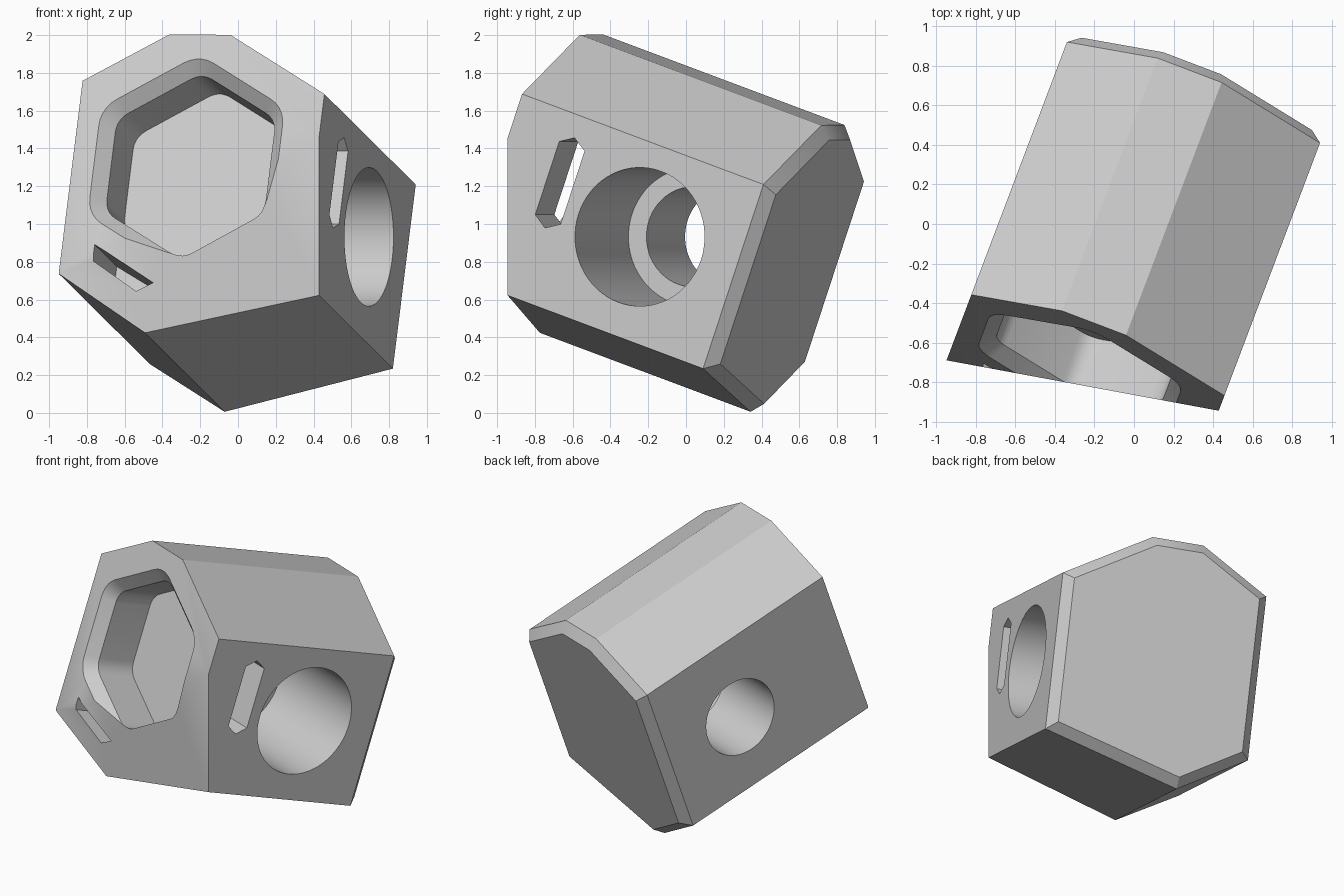
import bpy, bmesh, math
from mathutils import Vector

if "Cube" in bpy.data.objects:
    bpy.data.objects.remove(bpy.data.objects["Cube"])

# Tilted frame: ACROSS and UP span the cross-section, AXIS runs front to back
AXIS = Vector((0.334, 0.883, -0.331)).normalized()
UP = (Vector((0, 0, 1)) - AXIS * AXIS.z).normalized()
ACROSS = AXIS.cross(UP) * -1
if ACROSS.x < 0:
    ACROSS = -ACROSS
FRONT, BACK = -1.172, 0.338


def place(u, v, w):
    return ACROSS * u + UP * v + AXIS * w


def loft(name, rings):
    """Closed solid through rings of equal point count."""
    bm = bmesh.new()
    loops = [[bm.verts.new(place(*p)) for p in ring] for ring in rings]
    n = len(loops[0])
    for a, b in zip(loops, loops[1:]):
        for i in range(n):
            j = (i + 1) % n
            bm.faces.new((a[i], a[j], b[j], b[i]))
    bm.faces.new(loops[0])
    bm.faces.new(loops[-1])
    bmesh.ops.recalc_face_normals(bm, faces=bm.faces)
    mesh = bpy.data.meshes.new(name)
    bm.to_mesh(mesh)
    bm.free()
    obj = bpy.data.objects.new(name, mesh)
    bpy.context.collection.objects.link(obj)
    return obj


def lengthwise(points, w):
    return [(u, v, w) for u, v in points]


def sideways(points, u):
    return [(u, v, w) for w, v in points]


def round_hexagon(apothem, radius, centre_v=1.0, steps=5):
    """Upright hexagon with rounded corners."""
    reach = (apothem - radius) / math.cos(math.pi / 6)
    pts = []
    for k in range(6):
        mid = math.pi / 2 + k * math.pi / 3
        for s in range(steps + 1):
            a = mid + (s / steps - 0.5) * math.pi / 3
            pts.append((reach * math.cos(mid) + radius * math.cos(a),
                        centre_v + reach * math.sin(mid) + radius * math.sin(a)))
    return pts


def circle(w, v, r, n=64):
    return [(w + r * math.cos(2 * math.pi * i / n), v + r * math.sin(2 * math.pi * i / n))
            for i in range(n)]


# Body: seven-sided prism
LEFT, RIGHT = -0.643, 0.735
outline = [(LEFT, 1.452), (-0.185, 1.712), (0.161, 1.71), (RIGHT, 1.378),
           (RIGHT, 0.345), (-0.187, 0.103), (LEFT, 0.37)]
body = loft("housing", [lengthwise(outline, FRONT), lengthwise(outline, BACK)])

bm = bmesh.new()
bm.from_mesh(body.data)
# Chamfer around the back face
rim = [e for e in bm.edges if all(abs(v.co.dot(AXIS) - BACK) < 0.001 for v in e.verts)]
bmesh.ops.bevel(bm, geom=rim, offset=0.062, segments=1, affect='EDGES')
# Upright cut across the lower front
cut = bmesh.ops.bisect_plane(bm, geom=bm.verts[:] + bm.edges[:] + bm.faces[:],
                             plane_co=(-0.945, -0.69, 0.735),
                             plane_no=(-0.182, -0.983, 0), clear_outer=True)
edges = [g for g in cut["geom_cut"] if isinstance(g, bmesh.types.BMEdge)]
bmesh.ops.holes_fill(bm, edges=edges)
bmesh.ops.recalc_face_normals(bm, faces=bm.faces)
bm.to_mesh(body.data)
bm.free()

# Hexagonal pocket with a chamfered lip
pocket = loft("pocket_cutter", [
    lengthwise(round_hexagon(0.55, 0.19), FRONT - 0.03),
    lengthwise(round_hexagon(0.45, 0.12), FRONT + 0.07),
    lengthwise(round_hexagon(0.45, 0.12), -0.82)])

# Stepped bore from side to side
wide_bore = loft("wide_bore_cutter", [
    sideways(circle(-0.293, 0.885, 0.367), RIGHT + 0.1),
    sideways(circle(-0.293, 0.885, 0.367), RIGHT - 0.8)])
narrow_bore = loft("narrow_bore_cutter", [
    sideways(circle(-0.293, 0.885, 0.265), 0.2),
    sideways(circle(-0.293, 0.885, 0.265), LEFT - 0.1)])

# Side slot with pointed ends, opening into the pocket
slot_shape = [(-0.89, 0.80), (-0.815, 0.752), (-0.738, 0.80),
              (-0.738, 1.21), (-0.815, 1.257), (-0.89, 1.21)]
side_slot = loft("side_slot_cutter", [
    sideways(slot_shape, RIGHT + 0.1), sideways(slot_shape, 0.4)])

# Small slanted slot in the lower front
small = [(-0.46, 0.533), (-0.46, 0.445), (-0.234, 0.308), (-0.144, 0.356)]
front_slot = loft("front_slot_cutter", [
    lengthwise(small, FRONT - 0.1), lengthwise(small, -0.82)])

bpy.context.view_layer.objects.active = body
for cutter in (pocket, wide_bore, narrow_bore, side_slot, front_slot):
    mod = body.modifiers.new(cutter.name, 'BOOLEAN')
    mod.operation = 'DIFFERENCE'
    mod.solver = 'EXACT'
    mod.object = cutter
    bpy.ops.object.modifier_apply(modifier=mod.name)
    bpy.data.objects.remove(cutter)

# Plain grey finish
grey = bpy.data.materials.new("light_grey")
grey.use_nodes = True
colour = (0.6, 0.6, 0.6, 1)
grey.diffuse_color = colour
grey.node_tree.nodes["Principled BSDF"].inputs["Base Color"].default_value = colour
body.data.materials.clear()
body.data.materials.append(grey)

for o in bpy.context.selected_objects:
    o.select_set(False)
body.select_set(True)
bpy.ops.object.shade_smooth_by_angle(angle=math.radians(28))
